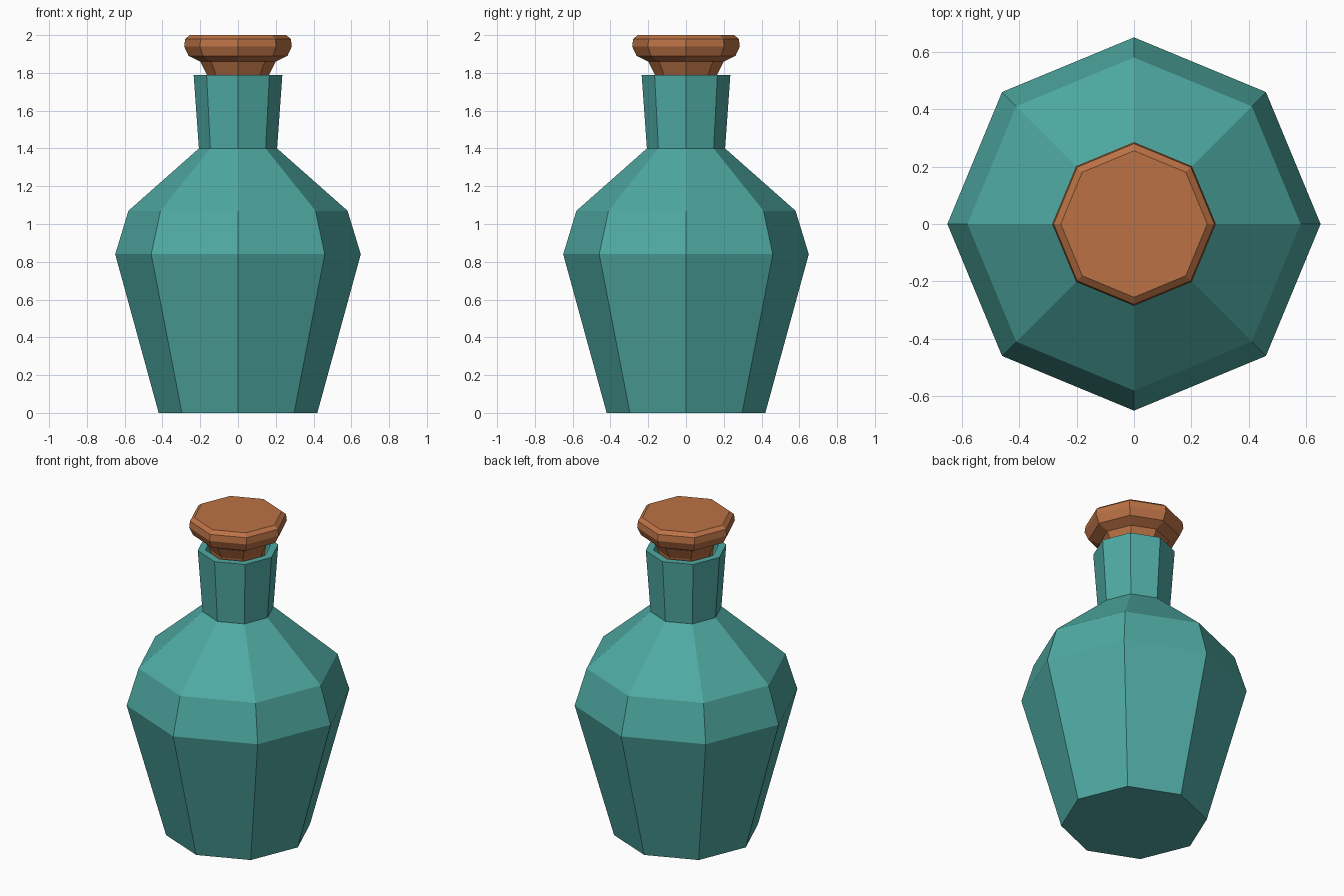
import bpy, bmesh, math

if "Cube" in bpy.data.objects:
    bpy.data.objects.remove(bpy.data.objects["Cube"])

SIDES = 8

def material(name, rgb):
    m = bpy.data.materials.new(name)
    m.diffuse_color = (*rgb, 1)
    m.use_nodes = True
    m.node_tree.nodes["Principled BSDF"].inputs["Base Color"].default_value = m.diffuse_color
    return m

def lathe(name, profile, mat):
    """Spin (radius, z) points into a faceted solid, capped at both ends."""
    bm = bmesh.new()
    rings = []
    for r, z in profile:
        rings.append([bm.verts.new((r * math.cos(2 * math.pi * i / SIDES),
                                    r * math.sin(2 * math.pi * i / SIDES), z))
                      for i in range(SIDES)])
    for a, b in zip(rings, rings[1:]):
        for i in range(SIDES):
            j = (i + 1) % SIDES
            bm.faces.new((a[i], a[j], b[j], b[i]))
    bm.faces.new(rings[0][::-1])
    bm.faces.new(rings[-1])
    bmesh.ops.recalc_face_normals(bm, faces=bm.faces)
    me = bpy.data.meshes.new(name)
    bm.to_mesh(me)
    bm.free()
    me.materials.append(mat)
    ob = bpy.data.objects.new(name, me)
    bpy.context.collection.objects.link(ob)
    return ob

teal = material("teal glass", (0.078, 0.40, 0.365))
cork = material("brown cork", (0.50, 0.17, 0.06))

# Bottle: body, shoulder, neck, then the rim turning into the hollow neck
lathe("bottle", [(0.42, 0), (0.65, 0.84), (0.58, 1.07), (0.207, 1.40),
                 (0.235, 1.79), (0.19, 1.79), (0.165, 1.55)], teal)

# Stopper: tapered plug and wide bevelled cap
lathe("stopper", [(0.13, 1.60), (0.165, 1.79), (0.20, 1.86), (0.262, 1.89),
                  (0.285, 1.94), (0.28, 1.98), (0.255, 2.0)], cork)
